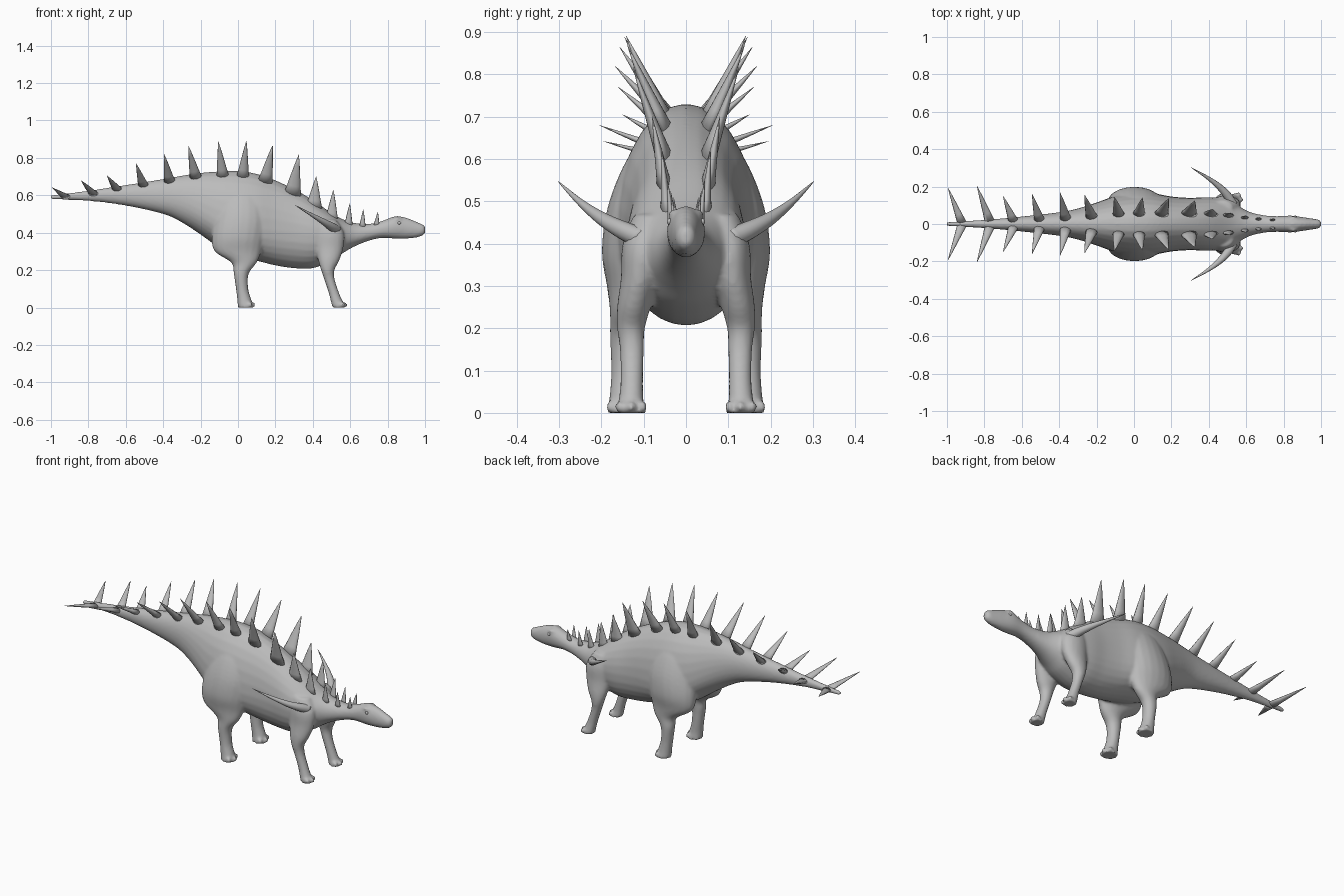
import bpy, bmesh, math
from mathutils import Vector, Matrix

cube = bpy.data.objects.get("Cube")
if cube:
    bpy.data.objects.remove(cube)

skin = bpy.data.materials.new("grey skin")
skin.use_nodes = True
skin.diffuse_color = (0.5, 0.5, 0.5, 1)
skin.node_tree.nodes["Principled BSDF"].inputs["Base Color"].default_value = (0.5, 0.5, 0.5, 1)


def refine(rows, steps=4):
    """Catmull-Rom interpolation of profile rows."""
    rows = [Vector(r) for r in rows]
    out = []
    for i in range(len(rows) - 1):
        a, b = rows[max(i - 1, 0)], rows[i]
        c, d = rows[i + 1], rows[min(i + 2, len(rows) - 1)]
        for k in range(steps):
            t = k / steps
            out.append(b + (c - a) * (t / 2) + (a * 2 - b * 5 + c * 4 - d) * (t * t / 2)
                       + (b * 3 - a - c * 3 + d) * (t ** 3 / 2))
    return out + [rows[-1]]


def loft(bm, rings):
    """Skin a list of point rings and close both ends."""
    rings = [[bm.verts.new(p) for p in ring] for ring in rings]
    n = len(rings[0])
    for a, b in zip(rings, rings[1:]):
        for i in range(n):
            j = (i + 1) % n
            bm.faces.new((a[i], a[j], b[j], b[i]))
    bm.faces.new(rings[0])
    bm.faces.new(rings[-1])


def ball(bm, centre, size):
    place = Matrix.Translation(centre) @ Matrix.Diagonal((*size, 1))
    bmesh.ops.create_uvsphere(bm, u_segments=16, v_segments=10, radius=1, matrix=place)


def finish(bm, name):
    bmesh.ops.recalc_face_normals(bm, faces=bm.faces)
    for f in bm.faces:
        f.smooth = True
    mesh = bpy.data.meshes.new(name)
    bm.to_mesh(mesh)
    bm.free()
    mesh.materials.append(skin)
    obj = bpy.data.objects.new(name, mesh)
    bpy.context.collection.objects.link(obj)
    return obj


def circle(n):
    return [(math.cos(i * math.tau / n), math.sin(i * math.tau / n)) for i in range(n)]


# Trunk, tail, neck and head: x, top, widest height, bottom, half width
trunk = [
    (-1, .6, .59, .578, .011), (-.8, .625, .6, .57, .022), (-.6, .655, .6, .545, .04),
    (-.4, .687, .59, .5, .063), (-.3, .705, .57, .455, .083), (-.2, .72, .52, .39, .115),
    (-.1, .728, .46, .32, .15), (0, .73, .43, .275, .168), (.1, .715, .42, .25, .165),
    (.2, .68, .41, .225, .147), (.3, .633, .4, .21, .14), (.4, .575, .39, .21, .143),
    (.5, .505, .385, .25, .132), (.56, .472, .385, .29, .096), (.62, .453, .385, .325, .064),
    (.7, .447, .4, .357, .046), (.77, .463, .415, .372, .042), (.84, .488, .43, .368, .045),
    (.9, .48, .42, .368, .037), (.96, .456, .415, .375, .028), (.99, .443, .415, .387, .022),
    (1, .432, .415, .398, .013)]

# Legs: height, x, x radius, y, y radius
hind_leg = [
    (0, .042, .043, .145, .042), (.04, .034, .038, .145, .036), (.1, .022, .033, .143, .034),
    (.18, .017, .04, .143, .037), (.24, .032, .068, .138, .042), (.3, 0, .125, .127, .06),
    (.38, .002, .143, .117, .082), (.48, .015, .14, .102, .085), (.58, .02, .11, .09, .06),
    (.66, .02, .06, .07, .03)]
front_leg = [
    (0, .54, .036, .13, .035), (.03, .529, .032, .13, .03), (.08, .512, .028, .128, .027),
    (.15, .489, .028, .128, .029), (.2, .48, .036, .13, .033), (.25, .485, .056, .123, .04),
    (.32, .49, .074, .108, .046), (.4, .488, .078, .1, .05), (.47, .465, .06, .083, .04)]

body = bmesh.new()
rings = []
for x, top, mid, low, w in refine(trunk):
    ring = []
    for c, s in circle(28):
        rise = s * (top - mid) if s > 0 else -abs(s) ** .9 * (mid - low)
        ring.append((x, w * c, mid + rise))
    rings.append(ring)
loft(body, rings)

for side in (1, -1):
    for leg in (hind_leg, front_leg):
        loft(body, [[(x + rx * c, side * (y + ry * s), z) for c, s in circle(20)]
                    for z, x, rx, y, ry in refine(leg)])
        # Toes
        foot, reach, y, spread = leg[0][1:]
        for k in (-1, 0, 1):
            ball(body, (foot + reach * (.85 - .35 * abs(k)), side * (y + k * spread * .8), .014),
                 (.016, .011, .014))
    # Brow ridge
    ball(body, (.85, side * .029, .47), (.024, .012, .012))

body = finish(body, "body")
remesh = body.modifiers.new("blend limbs", "REMESH")
remesh.mode = "VOXEL"
remesh.voxel_size = .008
remesh.use_smooth_shade = True
relax = body.modifiers.new("relax", "SMOOTH")
relax.factor = .5
relax.iterations = 5

# Eyes
eyes = bmesh.new()
for side in (1, -1):
    ball(eyes, (.862, side * .039, .452), (.009, .006, .008))
finish(eyes, "eyes")


def spike_pair(name, path, long_r, thin_r, taper):
    """Pointed spike along a path, mirrored to the other side."""
    path = [Vector(p) for p in path]
    axis = (path[-1] - path[0]).normalized()
    u = Vector((1, 0, 0))
    u = (u - axis * u.dot(axis)).normalized()
    v = axis.cross(u)
    bm = bmesh.new()
    loft(bm, [[p + u * (c * long_r * t) + v * (s * thin_r * t) for c, s in circle(10)]
              for p, t in zip(path, taper)])
    obj = finish(bm, name)
    mirror = obj.modifiers.new("other side", "MIRROR")
    mirror.use_axis = (False, True, False)
    return obj


# Back spikes, tail to neck: root x, y, z, tip x, y, z, radius lengthwise, radius across
spikes = [
    (-.92, .005, .592, -.995, .195, .642, .022, .012),
    (-.77, .01, .605, -.84, .205, .68, .024, .013),
    (-.645, .015, .63, -.7, .15, .705, .024, .014),
    (-.505, .02, .65, -.545, .16, .77, .026, .016),
    (-.365, .025, .67, -.395, .168, .82, .028, .018),
    (-.225, .035, .69, -.265, .157, .865, .03, .019),
    (-.08, .045, .69, -.105, .145, .888, .031, .02),
    (.025, .05, .69, .045, .142, .892, .031, .02),
    (.145, .052, .67, .185, .138, .867, .036, .02),
    (.29, .05, .6, .325, .125, .817, .042, .019),
    (.405, .05, .53, .418, .08, .7, .04, .017),
    (.5, .045, .465, .51, .058, .628, .032, .014),
    (.59, .032, .43, .598, .045, .557, .022, .01),
    (.665, .025, .425, .67, .036, .525, .017, .008),
    (.74, .02, .435, .748, .03, .513, .015, .007)]
for i, row in enumerate(spikes):
    root, tip = Vector(row[:3]), Vector(row[3:6])
    spike_pair(f"back_spikes_{i + 1}", [root.lerp(tip, t) for t in (0, .25, .5, .75, 1)],
               row[6], row[7], (1.15, .85, .6, .33, .02))

# Shoulder spikes, swept back and outward
shoulder = [(.53, .1, .41), (.5, .15, .432), (.455, .2, .46), (.39, .25, .498), (.305, .302, .547)]
spike_pair("shoulder_spikes", refine(shoulder), .026, .024,
           [1.1 - 1.08 * (k / 16) ** 1.3 for k in range(17)])
